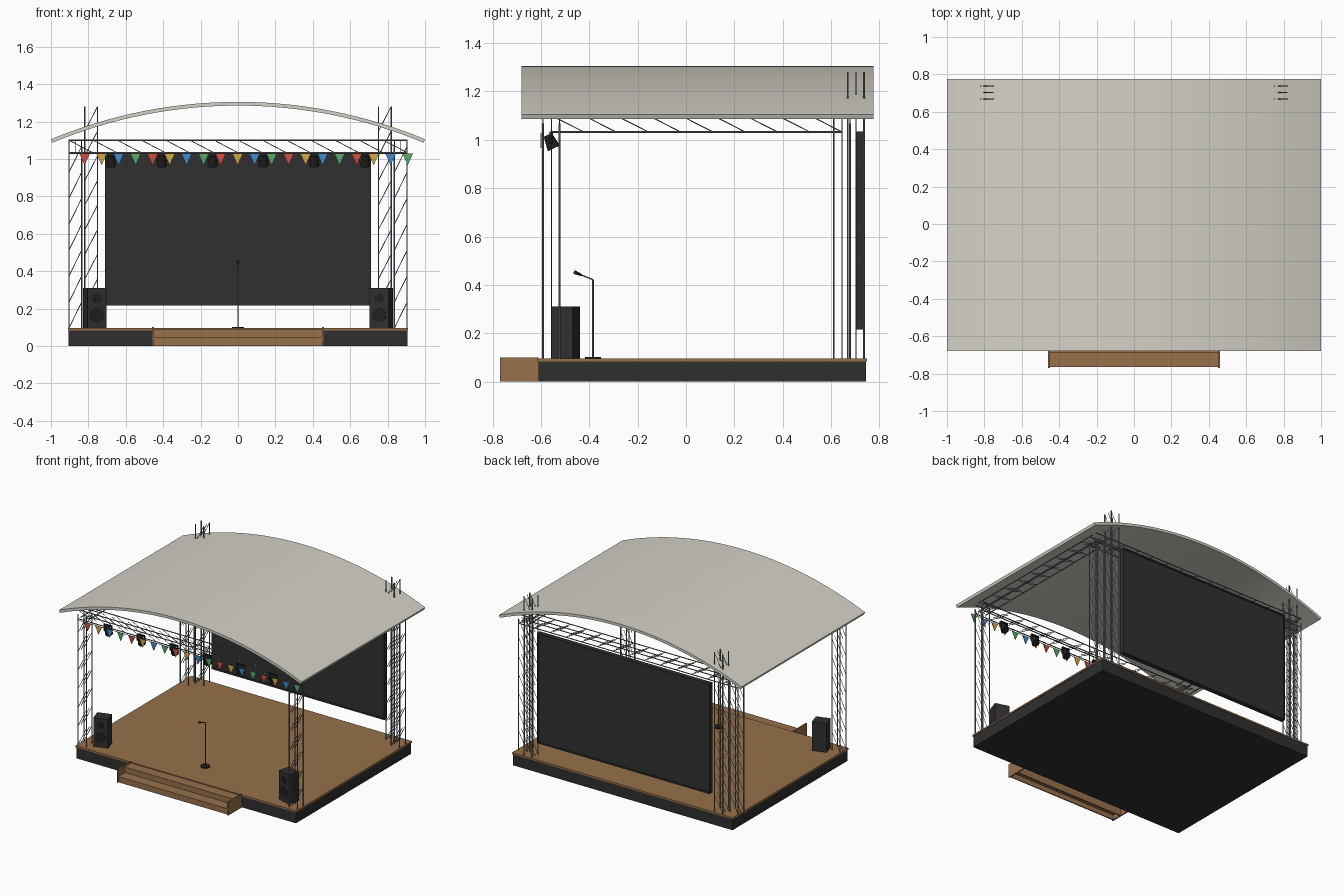
import bpy, bmesh, math
from mathutils import Vector, Matrix

if "Cube" in bpy.data.objects:
    bpy.data.objects.remove(bpy.data.objects["Cube"])


def material(name, r, g, b):
    m = bpy.data.materials.new(name)
    m.use_nodes = True
    m.diffuse_color = (r, g, b, 1)
    m.node_tree.nodes["Principled BSDF"].inputs["Base Color"].default_value = (r, g, b, 1)
    return m


canvas = material("canvas", 0.66, 0.64, 0.57)
wood = material("wood", 0.31, 0.165, 0.07)
skirt = material("skirt", 0.028, 0.028, 0.03)
black = material("black", 0.015, 0.015, 0.016)
screen_grey = material("screen_grey", 0.03, 0.03, 0.031)
steel = material("steel", 0.18, 0.19, 0.21)
flag_colours = [material("red", 0.62, 0.08, 0.06), material("yellow", 0.68, 0.4, 0.06),
                material("blue", 0.06, 0.26, 0.6), material("green", 0.11, 0.4, 0.14)]


def finish(name, bm, mat, smooth=False):
    bmesh.ops.recalc_face_normals(bm, faces=bm.faces)
    mesh = bpy.data.meshes.new(name)
    bm.to_mesh(mesh)
    bm.free()
    mesh.materials.append(mat)
    ob = bpy.data.objects.new(name, mesh)
    bpy.context.collection.objects.link(ob)
    if smooth:
        bpy.ops.object.select_all(action="DESELECT")
        ob.select_set(True)
        bpy.context.view_layer.objects.active = ob
        bpy.ops.object.shade_smooth_by_angle()
    return ob


def add_box(bm, lo, hi):
    lo, hi = Vector(lo), Vector(hi)
    m = Matrix.Translation((lo + hi) / 2) @ Matrix.Diagonal((*(hi - lo), 1))
    bmesh.ops.create_cube(bm, size=1, matrix=m)


def box(name, lo, hi, mat):
    bm = bmesh.new()
    add_box(bm, lo, hi)
    return finish(name, bm, mat)


def add_tube(bm, a, b, r, sides=6, r2=None):
    a, b = Vector(a), Vector(b)
    turn = (b - a).to_track_quat("Z", "Y").to_matrix().to_4x4()
    bmesh.ops.create_cone(bm, cap_ends=True, segments=sides, radius1=r,
                          radius2=r if r2 is None else r2, depth=(b - a).length,
                          matrix=Matrix.Translation((a + b) / 2) @ turn)


def tube(name, a, b, r, mat, sides=16, r2=None):
    bm = bmesh.new()
    add_tube(bm, a, b, r, sides, r2)
    return finish(name, bm, mat, True)


# Box truss: four chords, with parallel diagonals across its width
HALF = 0.034
PITCH = 0.134


def truss(name, start, end, across, depth):
    a, b, u, v = (Vector(p) for p in (start, end, across, depth))
    bm = bmesh.new()
    for i in (-HALF, HALF):
        for j in (-HALF, HALF):
            off = u * i + v * j
            add_tube(bm, a + off, b + off, 0.004)
    count = round((b - a).length / PITCH)
    for k in range(count):
        p, q = a.lerp(b, k / count), a.lerp(b, (k + 1) / count)
        for j in (-HALF, 0, HALF):
            add_tube(bm, p - u * HALF + v * j, q + u * HALF + v * j, 0.0022, 4)
    return finish(name, bm, steel)


# Stage
DECK = 0.095
box("stage_base", (-0.905, -0.61, 0), (0.905, 0.745, 0.083), skirt)
box("stage_deck", (-0.91, -0.615, 0.083), (0.91, 0.748, DECK), wood)

# Front steps: cheeks, risers and treads
bm = bmesh.new()
for s in (-1, 1):
    add_box(bm, (s * 0.46, -0.77, 0), (s * 0.45, -0.61, 0.1))
for y, z in ((-0.765, 0.045), (-0.69, 0.088)):
    add_box(bm, (-0.45, y, z - 0.01), (0.45, y + 0.08, z))
    add_box(bm, (-0.45, y + 0.004, 0), (0.45, y + 0.012, z - 0.01))
finish("front_steps", bm, wood)

# Towers and roof beams
BX, FY, RY, BZ = 0.87, -0.557, 0.645, 1.067
X, Y, Z = (1, 0, 0), (0, 1, 0), (0, 0, 1)
DOWN = (0, 0, -1)
for s, side in ((-1, "right"), (1, "left")):
    for y, end in ((FY, "front"), (RY, "rear")):
        truss(f"{end}_{side}_tower", (s * BX, y, DECK), (s * BX, y, BZ), X, Y)
    truss(f"{side}_screen_tower", (s * 0.785, 0.703, DECK), (s * 0.785, 0.703, 1.28), X, Y)
    truss(f"{side}_beam", (s * BX, FY, BZ), (s * BX, RY, BZ), DOWN, X)
for y, end in ((FY, "front"), (RY, "rear")):
    truss(f"{end}_beam", (-0.905, y, BZ), (0.905, y, BZ), DOWN, Y)

# Arched roof sheet
R, RISE, THICK, SEGS = 2.6, 1.305, 0.02, 32
half_angle = math.asin(1 / R)
bm = bmesh.new()
rings = []
for i in range(SEGS + 1):
    t = half_angle * (2 * i / SEGS - 1)
    ring = []
    for r, y in ((R, -0.68), (R, 0.775), (R - THICK, 0.775), (R - THICK, -0.68)):
        ring.append(bm.verts.new((r * math.sin(t), y, RISE - R + r * math.cos(t))))
    rings.append(ring)
for a, b in zip(rings, rings[1:]):
    for k in range(4):
        n = (k + 1) % 4
        bm.faces.new((a[k], a[n], b[n], b[k]))
bm.faces.new(rings[0])
bm.faces.new(rings[-1])
finish("arched_roof", bm, canvas, True)

# Rear screen with a slim frame
box("screen_panel", (-0.7, 0.708, 0.225), (0.7, 0.736, 1.02), screen_grey)
bm = bmesh.new()
for s in (-1, 1):
    add_box(bm, (s * 0.712, 0.704, 0.215), (s * 0.7, 0.74, 1.035))
for z in (0.215, 1.022):
    add_box(bm, (-0.7, 0.704, z), (0.7, 0.74, z + 0.012))
finish("screen_frame", bm, skirt)

# Speakers turned in towards the middle
for s, side in ((-1, "right"), (1, "left")):
    place = Matrix.Translation((s * 0.767, -0.497, DECK)) @ Matrix.Rotation(-s * 0.3, 4, "Z")
    cabinet = box(f"{side}_speaker", (-0.052, -0.045, 0), (0.052, 0.045, 0.215), skirt)
    cabinet.matrix_world = place
    for part, z, r in (("woofer", 0.07, 0.038), ("tweeter", 0.16, 0.024)):
        cone = tube(f"{side}_{part}", (0, -0.044, z), (0, -0.049, z), r, black)
        cone.matrix_world = place

# Microphone and stand
MY = -0.385
tube("mic_base", (0, MY, DECK), (0, MY, DECK + 0.007), 0.033, black, 20)
tube("mic_pole", (0, MY, DECK), (0, MY, 0.422), 0.0035, steel, 8)
tube("mic_boom", (0, MY, 0.422), (0, -0.44, 0.444), 0.003, steel, 8)
tube("mic_handle", (0, -0.43, 0.44), (0, -0.455, 0.45), 0.004, black, 10, 0.007)
bm = bmesh.new()
bmesh.ops.create_uvsphere(bm, u_segments=12, v_segments=8, radius=0.008,
                          matrix=Matrix.Translation((0, -0.457, 0.451)))
finish("mic_head", bm, black, True)

# Stage lights hung from the front beam
for i in range(6):
    x = (i - 2.5) * 0.272
    tube(f"stage_light_{i + 1}", (x, -0.572, 1.02), (x, -0.546, 0.965), 0.018, black, 12, 0.028)
    bm = bmesh.new()
    for s in (-1, 1):
        add_box(bm, (x + s * 0.027, -0.565, 0.985), (x + s * 0.031, -0.55, 1.03))
    add_box(bm, (x - 0.031, -0.565, 1.026), (x + 0.031, -0.55, 1.034))
    finish(f"light_bracket_{i + 1}", bm, black)

# Bunting along the front beam
tube("bunting_string", (-0.905, -0.6, 1.027), (0.93, -0.6, 1.027), 0.002, steel, 6)
for i in range(20):
    x = -0.82 + i * 0.0909
    bm = bmesh.new()
    sides = []
    for y in (-0.602, -0.598):
        sides.append([bm.verts.new((x + dx, y, z))
                      for dx, z in ((-0.028, 1.028), (0.028, 1.028), (0, 0.966))])
        bm.faces.new(sides[-1])
    for k in range(3):
        n = (k + 1) % 3
        bm.faces.new((sides[0][k], sides[0][n], sides[1][n], sides[1][k]))
    finish(f"flag_{i + 1}", bm, flag_colours[i % 4])
